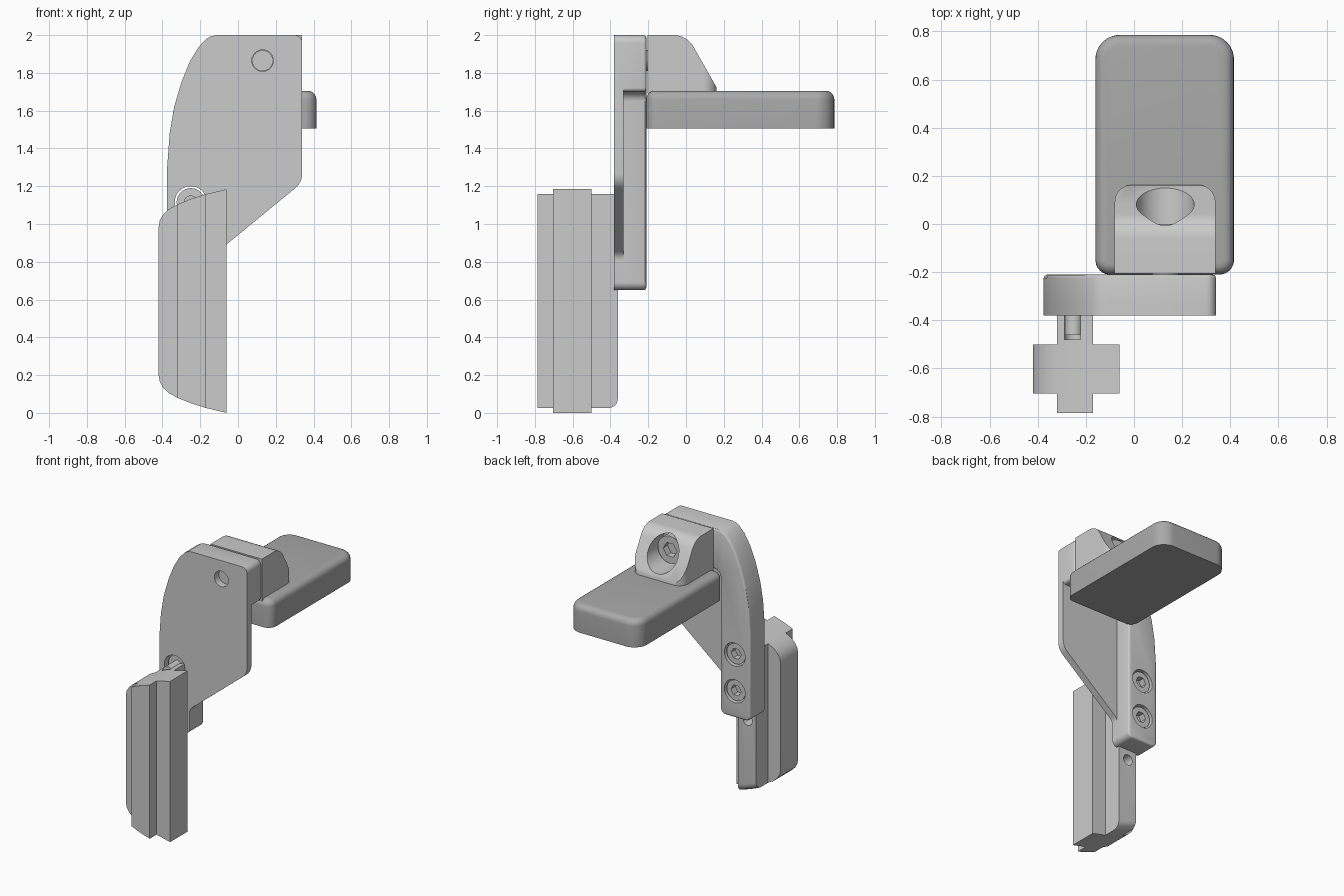
import bpy, bmesh, math
from mathutils import Vector

if "Cube" in bpy.data.objects:
    bpy.data.objects.remove(bpy.data.objects["Cube"])


def fillet(pts, seg=6):
    """Round the corners of a polygon given as (u, v, radius)."""
    out = []
    n = len(pts)
    for i, (u, v, r) in enumerate(pts):
        p = Vector((u, v))
        if r == 0:
            out.append(p)
            continue
        a = (Vector(pts[i - 1][:2]) - p).normalized()
        b = (Vector(pts[(i + 1) % n][:2]) - p).normalized()
        half = a.angle(b) / 2
        c = p + (a + b).normalized() * (r / math.sin(half))
        d0 = p + a * (r / math.tan(half)) - c
        d1 = p + b * (r / math.tan(half)) - c
        for k in range(seg + 1):
            t = k / seg
            out.append(c + d0.lerp(d1, t).normalized() * r)
    return out


def prism(name, pts, lo, hi, axis='y', bevel=None):
    """Extrude a 2D outline along an axis; bevel = (edge test, width, segments)."""
    place = {'x': lambda u, v, a: (a, u, v),
             'y': lambda u, v, a: (u, a, v),
             'z': lambda u, v, a: (u, v, a)}[axis]
    bm = bmesh.new()
    n = len(pts)
    low = [bm.verts.new(place(p[0], p[1], lo)) for p in pts]
    high = [bm.verts.new(place(p[0], p[1], hi)) for p in pts]
    bm.faces.new(low)
    bm.faces.new(high)
    for i in range(n):
        j = (i + 1) % n
        bm.faces.new((low[i], low[j], high[j], high[i]))
    bmesh.ops.recalc_face_normals(bm, faces=bm.faces)
    if bevel:
        test, width, seg = bevel
        edges = [e for e in bm.edges if all(test(v.co) for v in e.verts)]
        bmesh.ops.bevel(bm, geom=edges, offset=width, segments=seg,
                        profile=0.5, affect='EDGES', clamp_overlap=True)
    me = bpy.data.meshes.new(name)
    bm.to_mesh(me)
    bm.free()
    ob = bpy.data.objects.new(name, me)
    bpy.context.collection.objects.link(ob)
    return ob


def disc(name, x, z, r, y0, y1, n=32):
    pts = [(x + r * math.cos(2 * math.pi * k / n), z + r * math.sin(2 * math.pi * k / n))
           for k in range(n)]
    return prism(name, pts, y0, y1)


def combine(ob, other, op):
    bpy.context.view_layer.objects.active = ob
    m = ob.modifiers.new(op, 'BOOLEAN')
    m.object, m.operation, m.solver = other, op, 'EXACT'
    bpy.ops.object.modifier_apply(modifier=m.name)
    bpy.data.objects.remove(other)


def cap_screw(name, x, z, r_head, r_shank, y_head, y_seat, y_tip):
    """Socket head screw pointing towards the front."""
    screw = disc(name, x, z, r_head, y_seat, y_head)
    combine(screw, disc('shank', x, z, r_shank, y_tip, y_seat + 0.01), 'UNION')
    combine(screw, disc('socket', x, z, r_head * 0.55, y_head - 0.05, y_head + 0.05, 6),
            'DIFFERENCE')


# Arm plate: thin front web plus a thick rib along the left and top
curve = [(-0.375, 1.30, 0), (-0.362, 1.48, 0), (-0.338, 1.62, 0), (-0.30, 1.75, 0),
         (-0.255, 1.86, 0), (-0.21, 1.935, 0), (-0.17, 1.978, 0), (-0.145, 1.993, 0),
         (-0.115, 2.0, 0)]
web = fillet([(-0.375, 0.65, 0.04)] + curve +
             [(0.34, 2.0, 0.04), (0.34, 1.22, 0.1), (-0.13, 0.835, 0.06), (-0.13, 0.65, 0.04)])
rib = fillet([(-0.375, 0.65, 0.04)] + curve +
             [(0.34, 2.0, 0.04), (0.34, 1.70, 0.02), (-0.13, 1.70, 0.05), (-0.13, 0.65, 0.04)])
arm = prism('arm_plate', web, -0.38, -0.33)
combine(arm, prism('rib', rib, -0.33, -0.21, bevel=(lambda c: c.y > -0.22, 0.015, 3)), 'UNION')

SCREW_X, SCREW_Z = -0.25, (1.115, 0.845)
PIVOT_X, PIVOT_Z = 0.13, 1.865
for z in SCREW_Z:
    combine(arm, disc('bore', SCREW_X, z, 0.085, -0.5, 0), 'DIFFERENCE')
combine(arm, disc('bore', PIVOT_X, PIVOT_Z, 0.057, -0.5, 0), 'DIFFERENCE')

# Foot pad with rounded corners and a soft top edge
pad = prism('pad', fillet([(-0.16, -0.21, 0.06), (0.415, -0.21, 0.06),
                           (0.415, 0.785, 0.1), (-0.16, 0.785, 0.1)], 8),
            1.505, 1.705, 'z', (lambda c: c.z > 1.7, 0.045, 5))
dark = bpy.data.materials.new('dark_grey')
dark.diffuse_color = (0.4, 0.4, 0.4, 1)
dark.use_nodes = True
dark.node_tree.nodes["Principled BSDF"].inputs["Base Color"].default_value = dark.diffuse_color
pad.data.materials.append(dark)

# Clamp block on the pad, sloped at the back, with a counterbored bolt hole
block = prism('clamp_block', fillet([(-0.08, -0.205, 0), (0.338, -0.205, 0),
                                     (0.338, 0.162, 0.07), (-0.08, 0.162, 0.07)], 8),
              1.69, 2.0, 'z')
side = fillet([(-0.3, 1.6, 0), (0.3, 1.6, 0), (0.3, 1.7, 0), (0.175, 1.7, 0),
               (0.005, 2.0, 0.12), (-0.3, 2.0, 0)], 8)
combine(block, prism('slope', side, -0.3, 0.6, 'x'), 'INTERSECT')
combine(block, disc('counterbore', PIVOT_X, PIVOT_Z, 0.12, -0.08, 0.4, 40), 'DIFFERENCE')
combine(block, disc('bore', PIVOT_X, PIVOT_Z, 0.057, -0.5, 0), 'DIFFERENCE')
cap_screw('pivot_bolt', PIVOT_X, PIVOT_Z, 0.1, 0.055, 0.0, -0.08, -0.33)

# Mounting rail: cross-shaped section with curved top and bottom ends
CROWN = [(-0.42, 0.985), (-0.414, 1.02), (-0.395, 1.052), (-0.365, 1.08), (-0.32, 1.104),
         (-0.25, 1.133), (-0.17, 1.158), (-0.06, 1.184)]


def crown(x):
    for (x0, z0), (x1, z1) in zip(CROWN, CROWN[1:]):
        if x <= x1:
            return z0 + (z1 - z0) * (x - x0) / (x1 - x0)
    return CROWN[-1][1]


def rail_outline(x0, x1):
    xs = [x0] + [x for x, _ in CROWN if x0 < x < x1] + [x1]
    return [(x, crown(x)) for x in xs] + [(x, 1.184 - crown(x)) for x in reversed(xs)]


rail = prism('mounting_rail', rail_outline(-0.42, -0.06), -0.705, -0.50)
combine(rail, prism('front_key', rail_outline(-0.32, -0.17), -0.785, -0.705), 'UNION')
stem = prism('stem', rail_outline(-0.32, -0.17), -0.50, -0.36,
             bevel=(lambda c: c.y > -0.37 and c.z < 0.09, 0.05, 5))
combine(rail, stem, 'UNION')
for z in SCREW_Z + (0.575,):
    combine(rail, disc('thread', SCREW_X, z, 0.038, -0.48, -0.3), 'DIFFERENCE')

# Screws fixing the arm to the rail
for i, z in enumerate(SCREW_Z):
    cap_screw('rail_screw_%d' % (i + 1), SCREW_X, z, 0.075, 0.036, -0.225, -0.345, -0.46)

# Smooth the rounded surfaces, keep hard edges
bpy.ops.object.select_all(action='DESELECT')
for ob in bpy.context.scene.objects:
    ob.select_set(True)
bpy.context.view_layer.objects.active = arm
bpy.ops.object.shade_smooth_by_angle(angle=math.radians(30))
